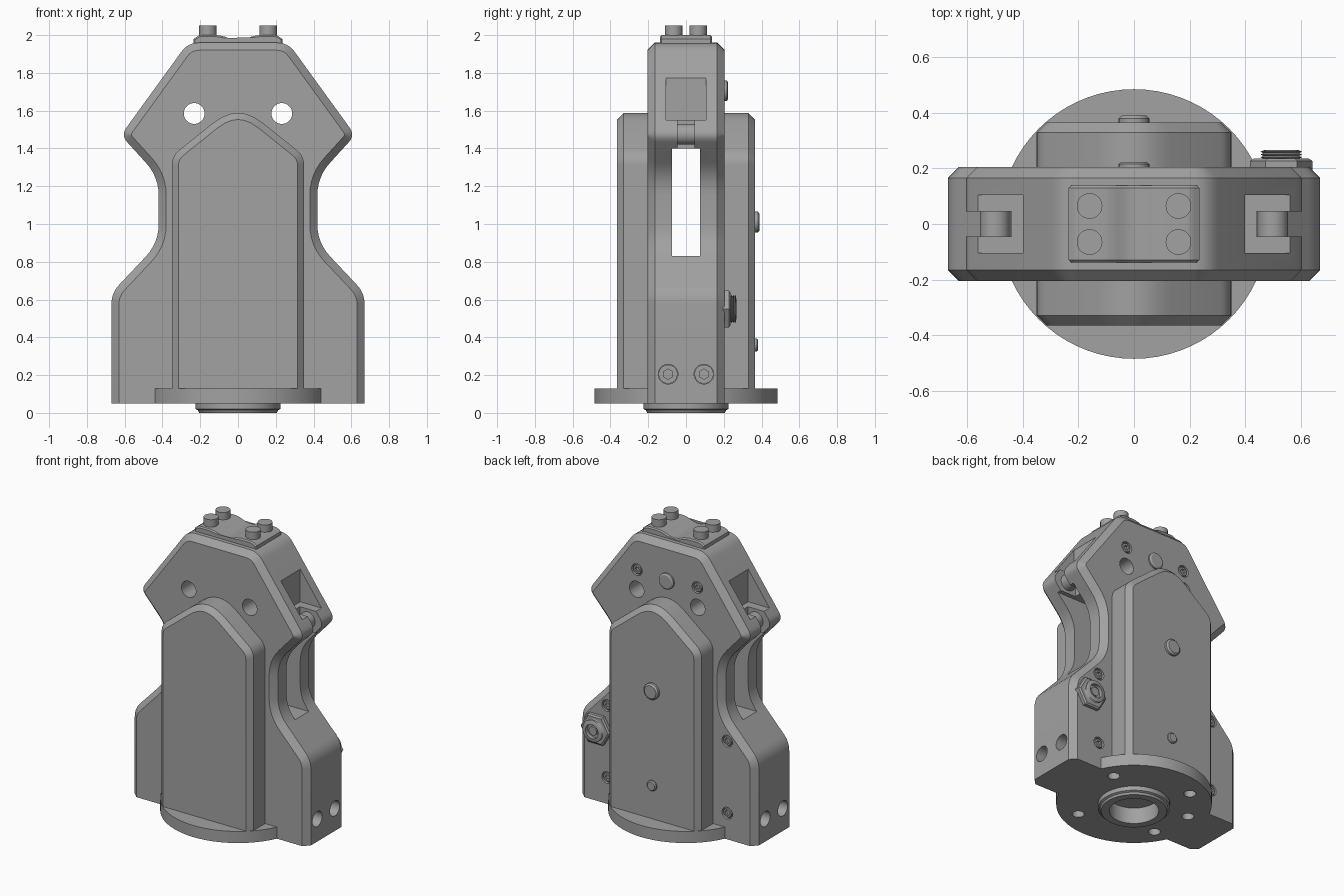
import bpy, bmesh, math
from mathutils import Matrix, Vector

if "Cube" in bpy.data.objects:
    bpy.data.objects.remove(bpy.data.objects["Cube"], do_unlink=True)

grey = bpy.data.materials.new("machined_grey")
grey.use_nodes = True
grey.diffuse_color = (0.36, 0.36, 0.36, 1)
grey.node_tree.nodes["Principled BSDF"].inputs["Base Color"].default_value = (0.36, 0.36, 0.36, 1)

AXES = {
    "x": Matrix.Rotation(math.pi / 2, 4, "Y"),
    "y": Matrix.Rotation(-math.pi / 2, 4, "X"),
    "z": Matrix.Identity(4),
}
parts = []


def finish(name, bm, cutter=False):
    bmesh.ops.recalc_face_normals(bm, faces=bm.faces)
    mesh = bpy.data.meshes.new(name)
    bm.to_mesh(mesh)
    bm.free()
    mesh.materials.append(grey)
    obj = bpy.data.objects.new(name, mesh)
    bpy.context.collection.objects.link(obj)
    obj.hide_render = cutter
    if not cutter:
        parts.append(obj)
    return obj


def rounded_half(points, steps=6):
    """Round the corners of a right-hand outline, then mirror it across x = 0."""
    out = []
    for i, (x, z, d) in enumerate(points):
        c = Vector((x, z))
        if d == 0:
            out.append(c)
            continue
        before = Vector(points[i - 1][:2])
        # an outline ending on the centre line continues into its mirror image
        after = Vector(points[i + 1][:2]) if i + 1 < len(points) else Vector((-before.x, before.y))
        a = c + (before - c).normalized() * d
        b = c + (after - c).normalized() * d
        for k in range(steps + 1):
            t = k / steps
            p = a * (1 - t) ** 2 + c * 2 * t * (1 - t) + b * t * t
            if p.x > -1e-6:
                out.append(p)
    return out + [Vector((-p.x, p.y)) for p in reversed(out) if p.x > 1e-5]


def plate(name, outline, y0, y1, chamfer=0, bevel_sides=()):
    """Extrude an xz outline along y and chamfer its rim, leaving the foot square."""
    bm = bmesh.new()
    rings = [[bm.verts.new((p.x, y, p.y)) for p in outline] for y in (y0, y1)]
    for ring in rings:
        bm.faces.new(ring)
    n = len(outline)
    for i in range(n):
        j = (i + 1) % n
        bm.faces.new((rings[0][i], rings[0][j], rings[1][j], rings[1][i]))
    foot = min(p.y for p in outline) + 1e-4
    rim = [e for e in bm.edges
           if any(all(abs(v.co.y - y) < 1e-5 for v in e.verts) for y in bevel_sides)
           and max(v.co.z for v in e.verts) > foot]
    if rim:
        bmesh.ops.recalc_face_normals(bm, faces=bm.faces)
        bmesh.ops.bevel(bm, geom=rim, offset=chamfer, segments=1, profile=0.5,
                        affect="EDGES", clamp_overlap=False)
    return finish(name, bm)


def lathe(name, profile, loc, axis="z", segs=36, cutter=False):
    """Revolve (radius, height) points; a third value makes that ring hexagonal."""
    bm = bmesh.new()
    rings = []
    for r, h, *hexed in profile:
        ring = []
        for k in range(segs):
            a = math.tau * k / segs
            q = r
            if hexed:
                q = r * math.cos(math.pi / 6) / math.cos(a % (math.pi / 3) - math.pi / 6)
            ring.append(bm.verts.new((q * math.cos(a), q * math.sin(a), h)))
        rings.append(ring)
    for lo, hi in zip(rings, rings[1:]):
        for k in range(segs):
            j = (k + 1) % segs
            bm.faces.new((lo[k], lo[j], hi[j], hi[k]))
    bmesh.ops.remove_doubles(bm, verts=bm.verts, dist=1e-5)
    bm.transform(Matrix.Translation(loc) @ AXES[axis])
    return finish(name, bm, cutter)


def rod(r, h0, h1, loc, axis):
    return lathe("cutter", [(0, h0), (r, h0), (r, h1), (0, h1)], loc, axis, cutter=True)


def block(x, y, z):
    bm = bmesh.new()
    bmesh.ops.create_cube(bm, size=1)
    for v in bm.verts:
        v.co = [s[0] if c < 0 else s[1] for c, s in zip(v.co, (x, y, z))]
    return finish("cutter", bm, True)


def cut(cutter, *targets):
    for target in targets:
        mod = target.modifiers.new("cut", "BOOLEAN")
        mod.operation = "DIFFERENCE"
        mod.solver = "EXACT"
        mod.object = cutter
        bpy.context.view_layer.objects.active = target
        bpy.ops.object.modifier_apply(modifier=mod.name)
    bpy.data.objects.remove(cutter, do_unlink=True)


def screw(name, target, loc, axis, r):
    """Socket screw sunk in a counterbore; loc lies on the surface."""
    cut(rod(r, -0.02, 0.05, loc, axis), target)
    lathe(name, [(0, -0.025), (r * 0.8, -0.025), (r * 0.8, -0.007), (r * 0.7, -0.002),
                 (r * 0.45, -0.002, 1), (r * 0.45, -0.018, 1), (0, -0.018)], loc, axis)


# Main housing
housing = plate("housing", rounded_half([
    (0.67, 0.05, 0), (0.67, 0.635, 0.06), (0.42, 0.9, 0.1), (0.42, 1.25, 0.1),
    (0.62, 1.47, 0.05), (0.265, 1.96, 0.06), (0, 1.96, 0)]),
    -0.205, 0.205, 0.04, (-0.205, 0.205))

# Front and back covers
cover_outline = rounded_half([(0.35, 0.1, 0), (0.35, 1.36, 0.05), (0, 1.64, 0.165)])
plate("front_cover", cover_outline, -0.365, -0.19, 0.035, (-0.365,))
plate("back_cover", cover_outline, 0.19, 0.365, 0.035, (0.365,))

# Base flange and locating ring
flange = lathe("base_flange", [(0, 0.05), (0.485, 0.05), (0.485, 0.13), (0, 0.13)], (0, 0, 0), segs=72)
ring = lathe("locating_ring", [(0, 0.09), (0.225, 0.09), (0.225, 0.02), (0.212, 0.014),
                               (0.205, 0), (0, 0)], (0, 0, 0), segs=48)
cut(rod(0.155, -0.1, 0.11, (0, 0, 0), "z"), housing, flange, ring)
for deg in (30, 120, 165, 210, 300):
    a = math.radians(deg)
    cut(rod(0.038, 0, 0.11, (0.37 * math.cos(a), 0.37 * math.sin(a), 0), "z"), housing, flange)

# Tunnel through the waist
cut(block((-1, 1), (-0.075, 0.075), (0.83, 1.4)), housing)

for s, side in ((1, "left"), (-1, "right")):
    # Shoulder pocket, roller slot and roller
    cut(block(sorted((s * 0.4, s)), (-0.105, 0.105), (1.55, 1.8)), housing)
    cut(block(sorted((s * 0.44, s)), (-0.045, 0.045), (1.39, 1.56)), housing)
    lathe(side + "_roller", [(0, -0.05), (0.055, -0.05), (0.055, 0.05), (0, 0.05)],
          (s * 0.5, 0, 1.475), "y")
    # Holes through the head and in the foot
    cut(rod(0.055, -1, 1, (s * 0.232, 0, 1.585), "y"), housing)
    for y in (-0.095, 0.095):
        cut(rod(0.052, -0.12, 0.12, (s * 0.67, y, 0.205), "x"), housing)
        lathe(side + "_foot_screw", [(0, -0.02), (0.05, -0.02), (0.05, 0), (0.027, 0, 1),
                                     (0.027, -0.015, 1), (0, -0.015)], (s * 0.57, y, 0.205), "x")
    # Screws on the back of the housing
    for x, z in ((0.23, 1.72), (0.457, 0.725), (0.457, 0.23)):
        screw(side + "_back_screw", housing, (s * x, 0.205, z), "y", 0.04)

# Top plate with a shallow dip and four screws
top_plate = plate("top_plate", rounded_half([
    (0.235, 1.95, 0), (0.235, 1.98, 0), (0.205, 2.0, 0.015), (0.085, 2.0, 0.04),
    (0, 1.96, 0.06)]), -0.138, 0.138, 0.008, (-0.138, 0.138))
for x in (-0.16, 0.16):
    for y in (-0.065, 0.065):
        screw("top_plate_screw", top_plate, (x, y, 2.0), "z", 0.046)


# Domed pins on the back
def pin(name, r, h, y, z):
    lathe(name, [(0, -0.02), (r, -0.02), (r, h * 0.6), (r * 0.8, h), (0, h)], (0, y, z), "y")


pin("head_pin", 0.055, 0.018, 0.205, 1.705)
pin("upper_cover_pin", 0.055, 0.025, 0.365, 1.01)
pin("lower_cover_pin", 0.035, 0.016, 0.365, 0.36)

# Cable connector: hex nut, threaded sleeve and hollow core
port = (0.53, 0.205, 0.55)
lathe("connector_nut", [(0, -0.01), (0.112, -0.01), (0.112, 0.022), (0.1, 0.03), (0, 0.03)],
      port, "y", segs=6)
thread = [(0.065 + 0.01 * (i % 2), 0.03 + 0.005 * i) for i in range(7)]
lathe("connector_sleeve", [(0, 0)] + thread + [(0.048, 0.062), (0.048, 0.035), (0.03, 0.035),
                                               (0.03, 0.052), (0, 0.052)], port, "y")

# Smooth the curves and keep the machined edges sharp
bpy.ops.object.select_all(action="DESELECT")
for obj in parts:
    obj.select_set(True)
bpy.context.view_layer.objects.active = housing
bpy.ops.object.shade_smooth_by_angle(angle=math.radians(28))
